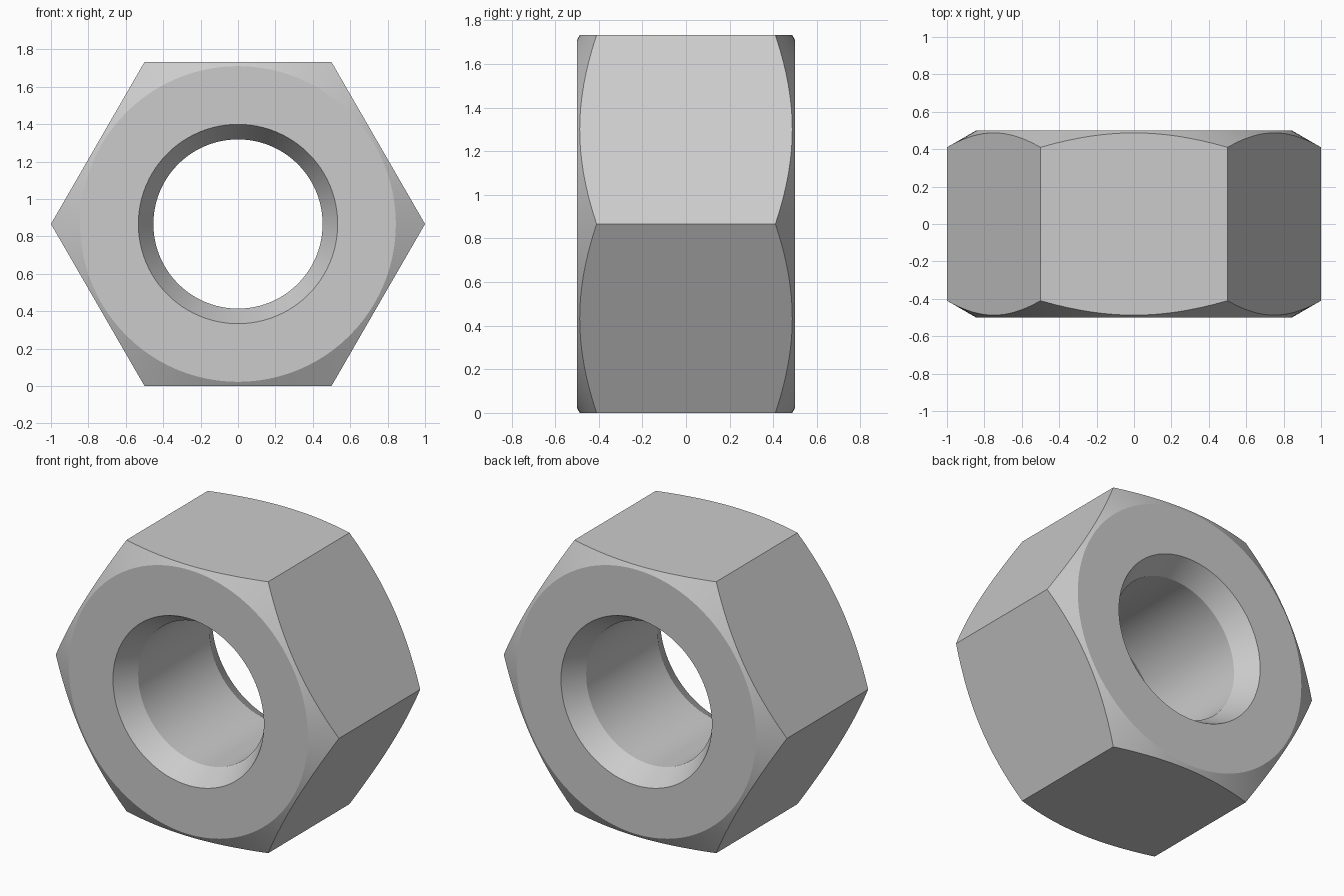
import bpy
import bmesh
from math import cos, sin, pi, sqrt, tan, radians

cube = bpy.data.objects.get("Cube")
if cube:
    bpy.data.objects.remove(cube)

SEGMENTS = 96
HALF = 0.5                  # half thickness along y
APOTHEM = sqrt(3) / 2       # hexagon centre to flat
FACE_R = 0.844              # flat annular face outer radius
LIP_R, BORE_R = 0.533, 0.4525
SLOPE = tan(radians(30))

steel = bpy.data.materials.new("grey_steel")
steel.use_nodes = True
colour = (0.6, 0.6, 0.6, 1)
steel.diffuse_color = colour
steel.node_tree.nodes["Principled BSDF"].inputs["Base Color"].default_value = colour


def section(angle):
    """Closed radial section (radius, y) through the nut at one angle."""
    hex_r = APOTHEM / cos((angle % (pi / 3)) - pi / 6)
    front = [
        (BORE_R, HALF - (LIP_R - BORE_R) / SLOPE),      # countersink bottom
        (LIP_R, HALF),                                  # countersink lip
        (FACE_R, HALF),                                 # face edge
        (hex_r, HALF - (hex_r - FACE_R) * SLOPE),       # chamfer meets the flat
    ]
    return [(r, -y) for r, y in front] + front[::-1]


# Sweep the section around the bore axis
bm = bmesh.new()
rings = []
for i in range(SEGMENTS):
    a = 2 * pi * i / SEGMENTS
    rings.append([bm.verts.new((r * cos(a), y, APOTHEM + r * sin(a)))
                  for r, y in section(a)])
for i, ring in enumerate(rings):
    following = rings[(i + 1) % SEGMENTS]
    for j in range(len(ring)):
        k = (j + 1) % len(ring)
        bm.faces.new((ring[j], ring[k], following[k], following[j]))
bmesh.ops.recalc_face_normals(bm, faces=bm.faces)

mesh = bpy.data.meshes.new("hex_nut")
bm.to_mesh(mesh)
bm.free()
mesh.materials.append(steel)
nut = bpy.data.objects.new("hex_nut", mesh)
bpy.context.collection.objects.link(nut)

# Smooth bore and chamfers, crisp hexagon edges
bpy.ops.object.select_all(action='DESELECT')
nut.select_set(True)
bpy.context.view_layer.objects.active = nut
bpy.ops.object.shade_smooth_by_angle(angle=radians(25))
